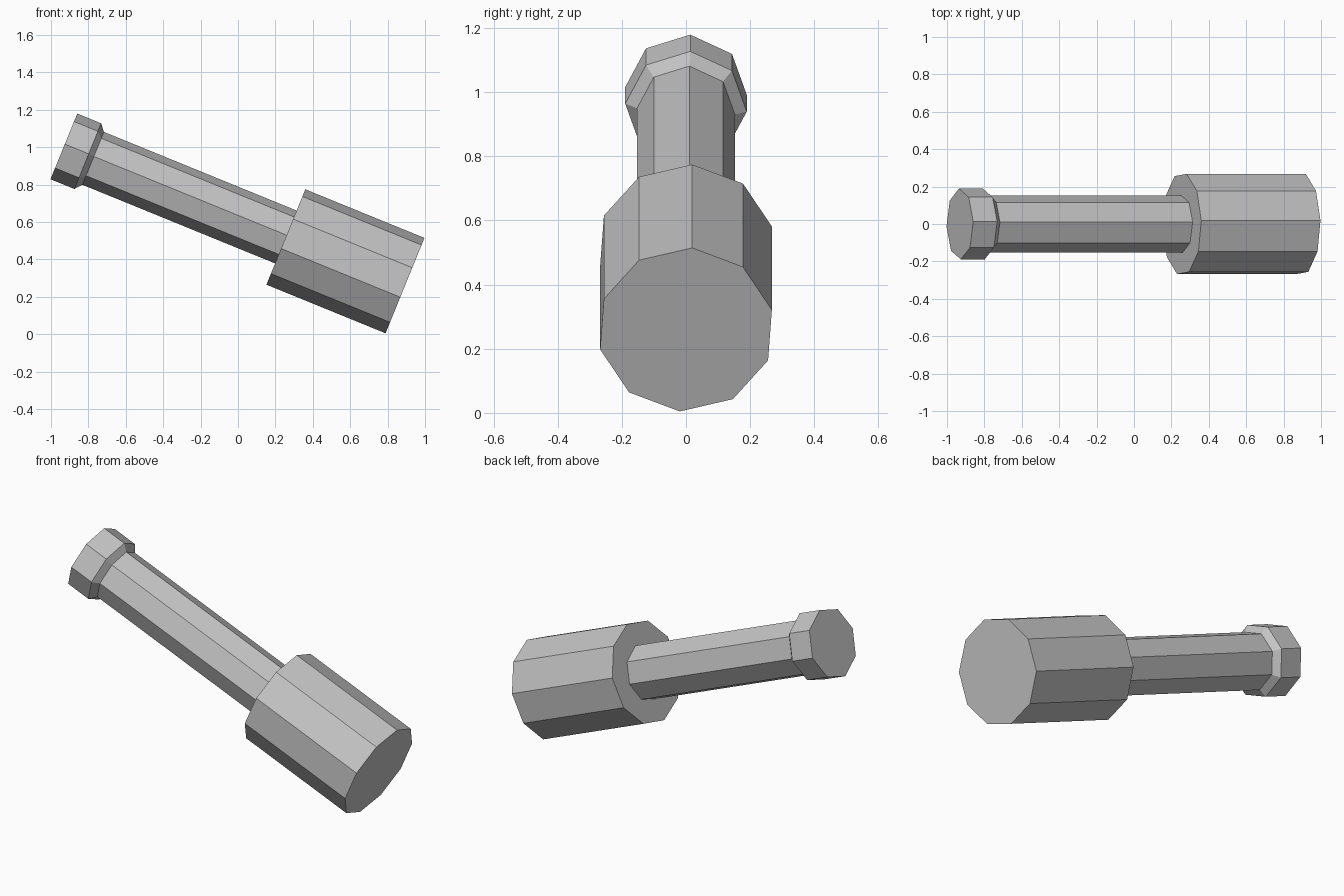
import bpy, bmesh
from math import sin, cos, radians

cube = bpy.data.objects.get("Cube")
if cube:
    bpy.data.objects.remove(cube, do_unlink=True)

grey = bpy.data.materials.new("plain grey")
grey.use_nodes = True
colour = (0.55, 0.55, 0.55, 1)
grey.diffuse_color = colour
grey.node_tree.nodes["Principled BSDF"].inputs["Base Color"].default_value = colour

TILT = radians(22.2)
ORIGIN = (0.218, 0, 0.535)


def turned(name, sides, profile, turn=86):
    """Faceted solid along local x; profile is (position, radius) rings."""
    bm = bmesh.new()
    rings = []
    for x, r in profile:
        angles = [radians(turn + 360 * i / sides) for i in range(sides)]
        rings.append([bm.verts.new((x, r * cos(a), r * sin(a))) for a in angles])
    for a, b in zip(rings, rings[1:]):
        for i in range(sides):
            j = (i + 1) % sides
            bm.faces.new((a[i], a[j], b[j], b[i]))
    bm.faces.new(rings[0])
    bm.faces.new(rings[-1])
    bmesh.ops.recalc_face_normals(bm, faces=bm.faces)
    mesh = bpy.data.meshes.new(name)
    bm.to_mesh(mesh)
    bm.free()
    mesh.materials.append(grey)
    ob = bpy.data.objects.new(name, mesh)
    ob.location = ORIGIN
    ob.rotation_euler = (0, TILT, 0)
    bpy.context.collection.objects.link(ob)
    return ob


# Octagonal handle with a flared knob at its upper end
turned("handle_with_knob", 8,
       [(-1.241, 0.19), (-1.103, 0.19), (-1.072, 0.153), (0.05, 0.153)])

# Ten-sided head
turned("head", 10, [(0.041, 0.276), (0.729, 0.276)])
